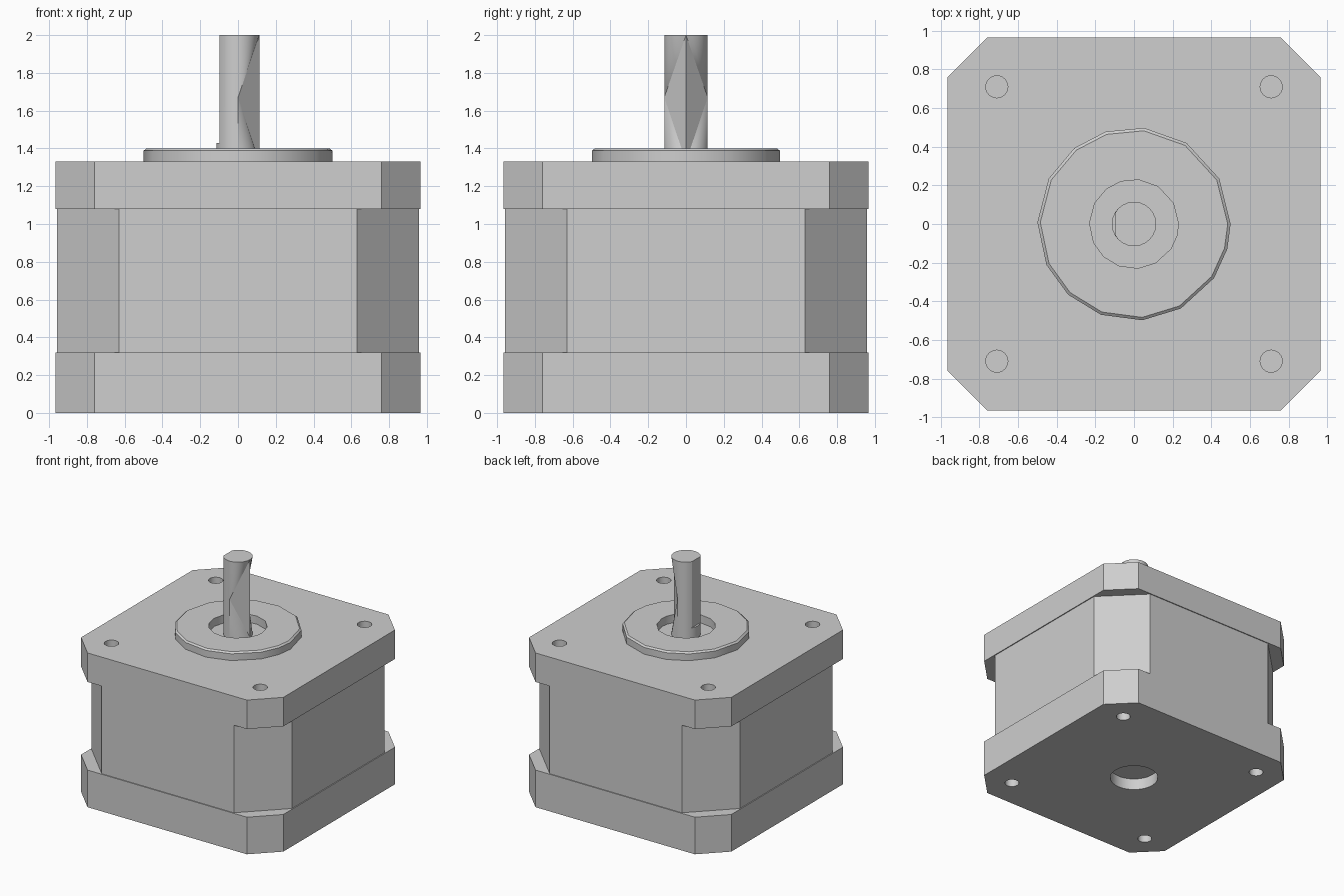
import bpy, bmesh
from math import cos, sin, radians

if "Cube" in bpy.data.objects:
    bpy.data.objects.remove(bpy.data.objects["Cube"], do_unlink=True)

grey = bpy.data.materials.new("light grey metal")
grey.use_nodes = True
grey.diffuse_color = (0.62, 0.62, 0.62, 1)
grey.node_tree.nodes["Principled BSDF"].inputs["Base Color"].default_value = (0.62, 0.62, 0.62, 1)


def finish(bm, name):
    bmesh.ops.remove_doubles(bm, verts=bm.verts, dist=0.0005)
    bmesh.ops.recalc_face_normals(bm, faces=bm.faces)
    mesh = bpy.data.meshes.new(name)
    bm.to_mesh(mesh)
    bm.free()
    mesh.materials.append(grey)
    ob = bpy.data.objects.new(name, mesh)
    bpy.context.collection.objects.link(ob)
    return ob


def activate(ob):
    bpy.ops.object.select_all(action="DESELECT")
    ob.select_set(True)
    bpy.context.view_layer.objects.active = ob


def smooth(ob):
    activate(ob)
    bpy.ops.object.shade_smooth_by_angle(angle=radians(30))


def prism(name, outline, z0, z1):
    bm = bmesh.new()
    base = bm.faces.new([bm.verts.new((x, y, z0)) for x, y in outline])
    top = bmesh.ops.extrude_face_region(bm, geom=[base])["geom"]
    moved = [v for v in top if isinstance(v, bmesh.types.BMVert)]
    bmesh.ops.translate(bm, verts=moved, vec=(0, 0, z1 - z0))
    return finish(bm, name)


def chamfered(h, c):
    return [(h, -c), (h, c), (c, h), (-c, h), (-h, c), (-h, -c), (-c, -h), (c, -h)]


def circle(cx, cy, r, n=24):
    return [(cx + r * cos(radians(360 * i / n)), cy + r * sin(radians(360 * i / n))) for i in range(n)]


def cut(ob, outline, z0, z1):
    cutter = prism("cutter", outline, z0, z1)
    cutter.hide_render = True
    mod = ob.modifiers.new("hole", "BOOLEAN")
    mod.operation, mod.solver, mod.object = "DIFFERENCE", "EXACT", cutter
    activate(ob)
    bpy.ops.object.modifier_apply(modifier=mod.name)
    bpy.data.objects.remove(cutter, do_unlink=True)


# Housing: two end caps around a slimmer core
lower_cap = prism("lower_end_cap", chamfered(0.965, 0.76), 0, 0.32)
upper_cap = prism("upper_end_cap", chamfered(0.965, 0.76), 1.08, 1.33)
prism("core", chamfered(0.957, 0.63), 0.32, 1.08)

# Screw holes in both caps and the bearing recess underneath
for sx in (-1, 1):
    for sy in (-1, 1):
        hole = circle(sx * 0.71, sy * 0.71, 0.057)
        cut(upper_cap, hole, 1.13, 1.4)
        cut(lower_cap, hole, -0.1, 0.2)
cut(lower_cap, circle(0, 0, 0.195, 32), -0.1, 0.1)
for cap in (lower_cap, upper_cap):
    smooth(cap)

# Raised pilot ring with a bevelled rim
angles = [84, 57, 28, 0, -15, -34, -61, -85, -110, -133, -155, -181, -208, -232, -253]
profile = [(0.23, 1.33), (0.23, 1.4), (0.485, 1.4), (0.5, 1.388), (0.5, 1.33)]
bm = bmesh.new()
rings = [[bm.verts.new((r * cos(radians(a)), r * sin(radians(a)), z)) for r, z in profile] for a in angles]
for i, ring in enumerate(rings):
    prev = rings[i - 1]
    for k in range(len(profile)):
        j = k - 1
        bm.faces.new((prev[j], prev[k], ring[k], ring[j]))
smooth(finish(bm, "pilot_ring"))

# Shaft: flat on the -x side, faceted hollows on the +x side
R, FLAT, BASE, STEP, MID, TOP = 0.115, -0.097, 1.33, 1.43, 1.67, 2.0
bm = bmesh.new()


def point(angle, z, flat=False):
    x, y = R * cos(radians(angle)), R * sin(radians(angle))
    return bm.verts.new((max(x, FLAT) if flat else x, y, z))


levels = [(BASE, False), (STEP, False), (STEP, True), (MID, True), (TOP, True)]
for a in range(90, 270, 15):
    for (z0, f0), (z1, f1) in zip(levels, levels[1:]):
        bm.faces.new((point(a, z0, f0), point(a + 15, z0, f0), point(a + 15, z1, f1), point(a, z1, f1)))
for side in (-1, 1):
    for a in range(0, 90, 15):
        for z in (BASE, TOP):
            bm.faces.new((point(side * 90, MID), point(side * a, z), point(side * (a + 15), z)))
    bm.faces.new((point(side * 90, MID), point(0, BASE), point(0, TOP)))
bm.faces.new([point(a, TOP, True) for a in range(0, 360, 15)])
smooth(finish(bm, "shaft"))
